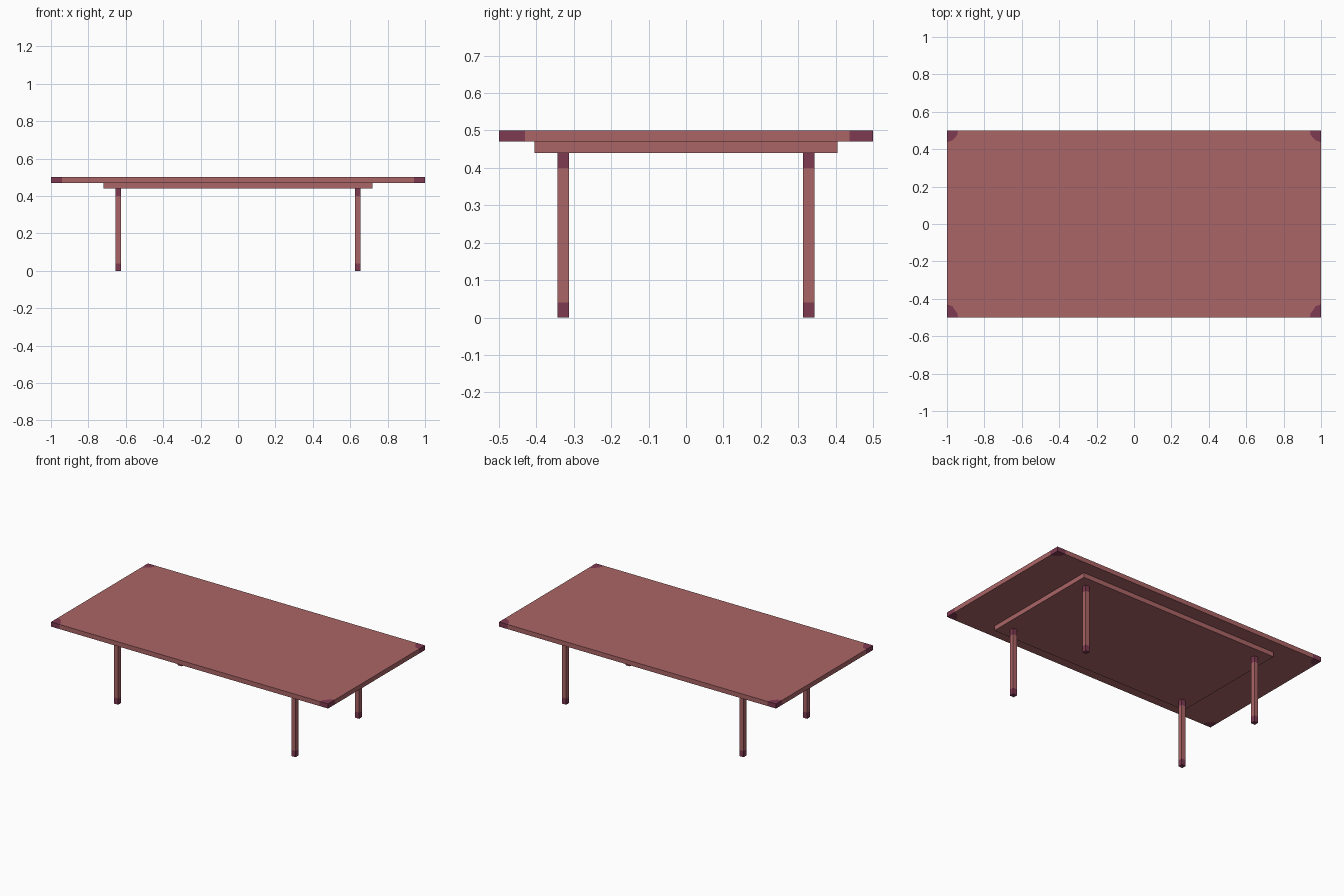
import bpy
import bmesh

if "Cube" in bpy.data.objects:
    bpy.data.objects.remove(bpy.data.objects["Cube"], do_unlink=True)


def material(name, rgb):
    mat = bpy.data.materials.new(name)
    mat.use_nodes = True
    mat.diffuse_color = (*rgb, 1)
    mat.node_tree.nodes["Principled BSDF"].inputs["Base Color"].default_value = (*rgb, 1)
    return mat


WOOD = material("rose wood", (0.41, 0.130, 0.136))
TRIM = material("dark plum trim", (0.212, 0.042, 0.083))


def add_object(name, bm, is_trim):
    """Turn a bmesh into an object, using the trim colour where is_trim(face centre) holds."""
    bmesh.ops.recalc_face_normals(bm, faces=bm.faces[:])
    for face in bm.faces:
        face.material_index = int(is_trim(face.calc_center_median()))
    mesh = bpy.data.meshes.new(name)
    bm.to_mesh(mesh)
    bm.free()
    mesh.materials.append(WOOD)
    mesh.materials.append(TRIM)
    obj = bpy.data.objects.new(name, mesh)
    bpy.context.collection.objects.link(obj)
    return obj


def box(centre, size):
    bm = bmesh.new()
    bmesh.ops.create_cube(bm, size=1)
    bmesh.ops.scale(bm, vec=size, verts=bm.verts[:])
    bmesh.ops.translate(bm, vec=centre, verts=bm.verts[:])
    return bm


# Tabletop: a slab whose four rounded corner pieces share edges with the main field
def tabletop(z0, z1):
    bm = bmesh.new()
    field = []
    for sx, sy in ((1, 1), (-1, 1), (-1, -1), (1, -1)):
        reach = 0.063 if sy > 0 else 0.07
        arc = [(1, 0.5 - reach), (0.97, 0.51 - reach), (0.957, 0.462),
               (0.945, 0.475), (0.94, 0.5)]
        verts = [bm.verts.new((sx * x, sy * y, z0)) for x, y in arc]
        corner = bm.verts.new((sx, sy * 0.5, z0))
        bm.faces.new(verts + [corner])
        field += verts if sx * sy > 0 else verts[::-1]
    bm.faces.new(field)
    # Close the slab with a top sheet and outer walls
    sheet = bm.faces[:]
    rim = [e for e in bm.edges if e.is_boundary]
    copy = bmesh.ops.duplicate(bm, geom=bm.verts[:] + bm.edges[:] + sheet)
    top = {v: copy["vert_map"][v] for e in rim for v in e.verts}
    for e in rim:
        a, b = e.verts
        bm.faces.new((a, b, top[b], top[a]))
    bmesh.ops.translate(bm, vec=(0, 0, z1 - z0),
                        verts=[g for g in copy["geom"] if isinstance(g, bmesh.types.BMVert)])
    return bm


add_object("tabletop", tabletop(0.47, 0.5), lambda c: abs(c.x) > 0.9 and abs(c.y) > 0.4)

# Panel under the top
add_object("under_panel", box((0, 0, 0.455), (1.44, 0.81, 0.03)), lambda c: False)

# Square legs with dark bands at both ends
for y_name, sy in (("front", -1), ("back", 1)):
    for x_name, sx in (("left", 1), ("right", -1)):
        leg = box((sx * 0.64, sy * 0.328, 0.22), (0.03, 0.03, 0.44))
        for z in (0.04, 0.40):
            bmesh.ops.bisect_plane(leg, geom=leg.verts[:] + leg.edges[:] + leg.faces[:],
                                   plane_co=(0, 0, z), plane_no=(0, 0, 1))
        add_object(f"{y_name}_{x_name}_leg", leg, lambda c: c.z < 0.04 or c.z > 0.40)
